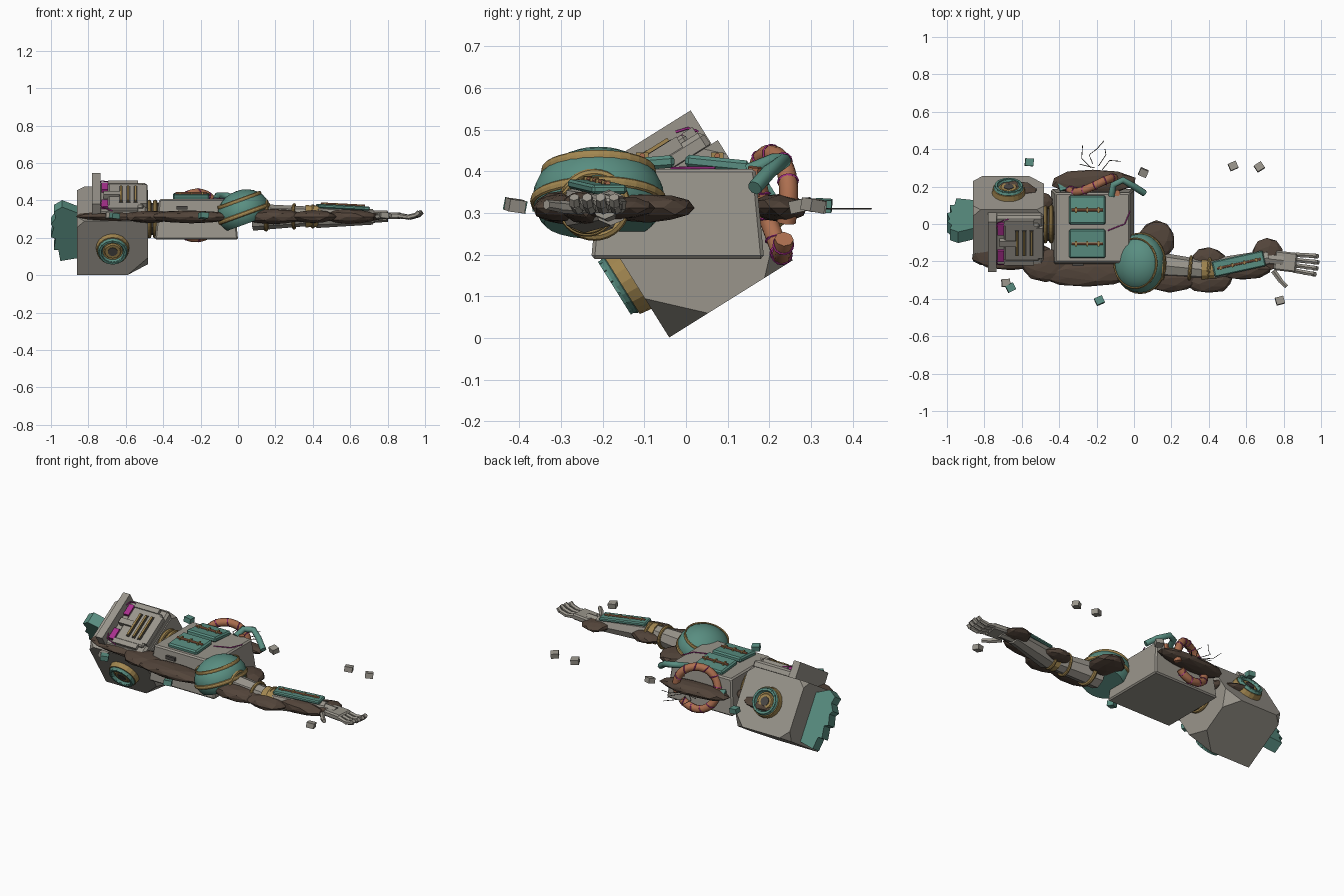
import bpy, bmesh, math, random
from mathutils import Matrix, Vector, Euler

if "Cube" in bpy.data.objects:
    bpy.data.objects.remove(bpy.data.objects["Cube"])
random.seed(4)

def material(name, c):
    m = bpy.data.materials.new(name)
    m.diffuse_color = (*c, 1)
    m.use_nodes = True
    m.node_tree.nodes["Principled BSDF"].inputs["Base Color"].default_value = m.diffuse_color
    return m
TEAL = material("teal", (.10, .27, .22))
GOLD = material("brass", (.36, .24, .08))
BROWN = material("earth", (.085, .058, .042))
COPPER = material("copper", (.42, .16, .08))
PINK = material("magenta", (.40, .03, .27))
DARK = material("dark", (.07, .065, .06))
STONE = material("stone", (.32, .30, .26))
I = Matrix.Identity(4)

def finish(name, bm, mat, M=I):
    bmesh.ops.recalc_face_normals(bm, faces=bm.faces)
    me = bpy.data.meshes.new(name)
    bm.to_mesh(me)
    bm.free()
    ob = bpy.data.objects.new(name, me)
    bpy.context.collection.objects.link(ob)
    ob.matrix_world = M
    if mat:
        me.materials.append(mat)
    return ob

def trs(loc, rot=(0, 0, 0), scale=(1, 1, 1)):
    return Matrix.LocRotScale(Vector(loc), Euler(rot), Vector(scale))

def box(name, loc, size, mat=STONE, M=I, rot=(0, 0, 0), bevel=0, taper=1):
    bm = bmesh.new()
    bmesh.ops.create_cube(bm, size=1, matrix=Matrix.Diagonal((*size, 1)))
    for v in bm.verts:
        if v.co.z > 0:
            v.co.x *= taper
            v.co.y *= taper
    if bevel:
        bmesh.ops.bevel(bm, geom=bm.edges[:], offset=bevel, segments=1, affect='EDGES')
    return finish(name, bm, mat, M @ trs(loc, rot))

def rod(name, p, q, r1, r2=None, mat=STONE, n=8, M=I):
    p, q = Vector(p), Vector(q)
    bm = bmesh.new()
    bmesh.ops.create_cone(bm, cap_ends=True, segments=n, radius1=r1,
                          radius2=r1 if r2 is None else r2, depth=(q - p).length)
    R = (q - p).to_track_quat('Z', 'Y').to_matrix().to_4x4()
    return finish(name, bm, mat, M @ Matrix.Translation((p + q) / 2) @ R)

def ring(name, M, R, r, mat=GOLD, n=32, k=8):
    bm = bmesh.new()
    g = [[bm.verts.new(((R + r * math.cos(b)) * math.cos(a), (R + r * math.cos(b)) * math.sin(a), r * math.sin(b)))
          for b in [j * math.tau / k for j in range(k)]] for a in [i * math.tau / n for i in range(n)]]
    for i in range(n):
        for j in range(k):
            bm.faces.new((g[i - 1][j - 1], g[i][j - 1], g[i][j], g[i - 1][j]))
    return finish(name, bm, mat, M)

def tube(name, pts, r, mat, M=I, res=2, smooth=True):
    cu = bpy.data.curves.new(name, 'CURVE')
    cu.dimensions = '3D'
    cu.bevel_depth, cu.bevel_resolution, cu.use_fill_caps = r, res, True
    s = cu.splines.new('POLY')
    s.points.add(len(pts) - 1)
    for q, p in zip(s.points, pts):
        q.co = (*p, 1)
    ob = bpy.data.objects.new(name, cu)
    bpy.context.collection.objects.link(ob)
    ob.matrix_world = M
    cu.materials.append(mat)
    return ob

# Head: local axes are x, u (sideways), v (face direction), rolled about x
H = trs((-.67, .018, .238), (math.radians(32), 0, 0))
bm = bmesh.new()
bmesh.ops.create_cube(bm, size=1, matrix=Matrix.Diagonal((.38, .35, .34, 1)))
for x, u, v, d in [(1, -1, -1, .11), (1, 1, -1, .08), (1, 1, 1, .04), (-1, 1, -1, .05), (-1, 1, 1, .04), (-1, -1, 1, .04)]:
    target = Vector((x * .19, u * .175, v * .17))
    vert = min(bm.verts, key=lambda w: (w.co - target).length)
    bmesh.ops.bevel(bm, geom=[vert], offset=d, segments=1, affect='VERTICES')
finish("head", bm, STONE, H)

# Face: stacked plates, brow, eyes and mouth grille
box("face_plate", (.055, 0, .185), (.26, .31, .05), M=H, bevel=.012)
box("brow", (-.088, 0, .20), (.045, .315, .13), M=H)
box("inner_plate", (.07, 0, .212), (.19, .23, .03), M=H, bevel=.008)
box("nose_plate", (-.005, 0, .225), (.09, .035, .03), M=H)
for s in (-1, 1):
    box("eye", (-.043, s * .085, .215), (.035, .07, .025), PINK, H)
    box("cheek", (.055, s * .125, .217), (.16, .03, .024), M=H)
    tube("face_crack", [(-.065, s * .1, .24), (-.06, s * .13, .232), (.0, s * .145, .214)], .003, PINK, H)
for i in range(3):
    box("mouth_slot", (.045 + i * .038, 0, .228), (.022, .16, .006), DARK, H)
    box("mouth_bar", (.045 + i * .038, 0, .233), (.011, .15, .012), GOLD, H)
box("chin", (.165, 0, .205), (.035, .19, .05), M=H)

# Ears: brass discs with a beaded teal rim
for s in (-1, 1):
    rod("ear", (0, s * .17, 0), (0, s * .205, 0), .09, .085, GOLD, 20, H)
    rod("ear_hub", (0, s * .2, 0), (0, s * .213, 0), .05, .042, GOLD, 12, H)
    rod("ear_core", (0, s * .2, 0), (0, s * .216, 0), .03, .026, DARK, 10, H)
    ring("ear_rim", H @ trs((0, s * .207, 0), (math.pi / 2, 0, 0)), .067, .013, TEAL, 20, 6)
    for i in range(14):
        a = i * math.tau / 14
        box("ear_bead", (.067 * math.cos(a), s * .209, .067 * math.sin(a)), (.012, .03, .03), TEAL, H, (0, -a, 0))

# Crest: jagged slab on top of the head
prof = [(-.18, -.15), (-.28, -.17), (-.29, -.10), (-.315, -.10), (-.305, -.03), (-.33, -.02), (-.315, .04),
        (-.33, .06), (-.305, .10), (-.315, .14), (-.27, .17), (-.18, .13)]
bm = bmesh.new()
f = bm.faces.new([bm.verts.new((x, -.035, v)) for x, v in prof])
e = bmesh.ops.extrude_face_region(bm, geom=[f])
bmesh.ops.translate(bm, verts=[w for w in e['geom'] if isinstance(w, bmesh.types.BMVert)], vec=(0, .07, 0))
finish("crest", bm, TEAL, H)

# Neck with brass rings
rod("neck", (-.52, 0, .30), (-.40, -.01, .30), .085, mat=DARK, n=12)
for x in (-.475, -.443):
    ring("neck_ring", trs((x, 0, .30), (0, math.pi / 2, 0)), .092, .012)

# Torso: tapered block with bevelled edges and chest plates
box("torso", (-.222, -.02, .298), (.445, .415, .216), taper=.9, bevel=.008)
for y, t in ((.075, -.1), (-.105, .08)):
    box("chest_plate", (-.25, y, .418), (.195, .155, .03), TEAL, rot=(t, 0, 0), bevel=.008)
    rod("chest_bar", (-.335, y, .437), (-.165, y, .437), .007, mat=COPPER)
    for i in range(3):
        box("chest_bar_clip", (-.31 + i * .06, y, .437), (.01, .03, .016), GOLD)
tube("chest_crack", [(-.14, -.035, .407), (-.09, -.015, .408), (-.05, 0, .408), (-.02, .07, .408)], .003, PINK)
box("side_vent", (-.3, -.21, .36), (.06, .03, .02), DARK)

# Torn shoulder: looped copper cable with magenta wrapping, teal cable
C = trs((-.225, .215, .32), (.12, 0, .25))
def loop(a, r=.122):
    return Vector((r * math.cos(a), .012 * math.sin(2 * a), r * math.sin(a)))
arc = [loop(-.35 + i * 5.9 / 36) for i in range(37)]
tube("copper_cable", arc, .023, COPPER, C)
for i in range(2, 36, 3):
    q = (arc[i + 1] - arc[i - 1]).to_track_quat('Z', 'Y')
    ring("cable_wrap", C @ Matrix.Translation(arc[i]) @ q.to_matrix().to_4x4() @ Matrix.Rotation(.35, 4, 'X'),
         .0235, .003, PINK, 12, 4)
tube("teal_cable", [(-.12, .15, .40), (-.11, .21, .425), (-.06, .235, .425), (0, .20, .40), (.055, .165, .36)], .018, TEAL)
rod("cable_stub", (-.1, .16, .34), (-.09, .165, .41), .017, mat=COPPER)
for pts in ([(-.23, .3), (-.28, .35), (-.275, .42)], [(-.22, .32), (-.24, .37), (-.2, .40), (-.16, .445)],
            [(-.17, .29), (-.13, .34), (-.07, .335)], [(-.21, .3), (-.29, .32)], [(-.19, .31), (-.15, .37), (-.155, .40)]):
    tube("loose_wire", [(x, y, .31) for x, y in pts], .002, DARK, res=0)

# Shoulder: tilted flattened dome with brass bands
S = trs((.03, -.21, .338), (0, math.radians(-20), 0))
bm = bmesh.new()
bmesh.ops.create_uvsphere(bm, u_segments=24, v_segments=14, radius=1)
bmesh.ops.bisect_plane(bm, geom=bm.verts[:] + bm.edges[:] + bm.faces[:], plane_co=(0, 0, -.55),
                       plane_no=(0, 0, -1), clear_outer=True)
bmesh.ops.holes_fill(bm, edges=bm.edges[:], sides=0)
bmesh.ops.scale(bm, vec=(.142, .158, .118), verts=bm.verts[:])
dome = finish("shoulder_dome", bm, TEAL, S)
dome.data.shade_smooth()
dome.data.set_sharp_from_angle(angle=.7)
for z, k in ((-.01, 1), (.065, .84)):
    ring("shoulder_band", S @ trs((0, 0, z), scale=(.142 * k, .158 * k, .3)), 1, .04)
ring("shoulder_joint", trs((.15, -.22, .32), (0, math.pi / 2, 0)), .075, .012)

# Arm: faceted upper arm, brass elbow, forearm with teal guard
rod("upper_arm", (.08, -.215, .31), (.38, -.245, .315), .072, .052)
for x, r in ((.30, .062), (.40, .056)):
    ring("arm_ring", trs((x, -.237, .314), (0, math.pi / 2, -.1)), r, .009)
rod("elbow", (.36, -.245, .315), (.44, -.245, .315), .06, .055, GOLD, 12)
rod("forearm", (.42, -.245, .312), (.72, -.18, .312), .06, .042)
F = trs((.56, -.213, .363), (0, .05, .215))
box("forearm_guard", (0, 0, 0), (.28, .085, .022), TEAL, F, bevel=.006)
rod("guard_bar", (-.12, 0, .014), (.12, 0, .014), .006, None, COPPER, 8, F)
for i in range(4):
    box("guard_clip", (-.1 + i * .065, 0, .014), (.01, .022, .012), GOLD, F)
rod("wrist", (.70, -.185, .312), (.80, -.195, .315), .034, .03)

# Hand: palm, four curled fingers and a thumb
P = trs((.83, -.203, .318), (0, 0, -.12))
box("palm", (-.02, 0, 0), (.12, .105, .036), M=P, bevel=.008)
for i in range(4):
    y = -.042 + i * .028
    pts = [(.03, y, 0), (.085, y * 1.1, -.008), (.13, y * 1.15, .003), (.158 - abs(i - 1.6) * .008, y * 1.15, .02)]
    for a, b in zip(pts, pts[1:]):
        rod("finger", a, b, .0145, .0125, n=6, M=P)
rod("thumb", (.745, -.25, .312), (.785, -.305, .315), .016, .015, n=6)
rod("thumb_tip", (.78, -.3, .315), (.815, -.335, .32), .014, .012, n=6)

# Flattened earth mounds around the body
for x, y, rx, ry, rz in [(-.22, .225, .23, .07, .035), (-.25, -.265, .25, .075, .035), (-.47, -.22, .14, .09, .035),
                         (-.66, -.16, .21, .09, .03), (-.64, .17, .12, .06, .03), (-.49, .12, .06, .05, .03),
                         (.12, -.09, .1, .115, .035), (.19, -.29, .17, .075, .04), (.40, -.3, .13, .07, .035),
                         (.40, -.19, .09, .065, .03), (.71, -.165, .085, .09, .028), (.58, -.24, .16, .06, .04)]:
    bm = bmesh.new()
    bmesh.ops.create_icosphere(bm, subdivisions=2, radius=1)
    for v in bm.verts:
        v.co *= random.uniform(.92, 1.06)
    finish("earth_mound", bm, BROWN, trs((x, y, .312), scale=(rx, ry, rz)))

# Scattered debris
for x, y, m in [(-.56, .33, TEAL), (.05, .275, STONE), (.53, .31, STONE), (.67, .305, STONE), (-.685, -.315, STONE),
                (-.66, -.34, TEAL), (-.185, -.41, TEAL), (.78, -.41, STONE), (-.38, .2, TEAL)]:
    box("debris", (x, y, .318), (.045, .04, .03), m, rot=(random.uniform(-.2, .2), .1, random.uniform(-.6, .6)))
